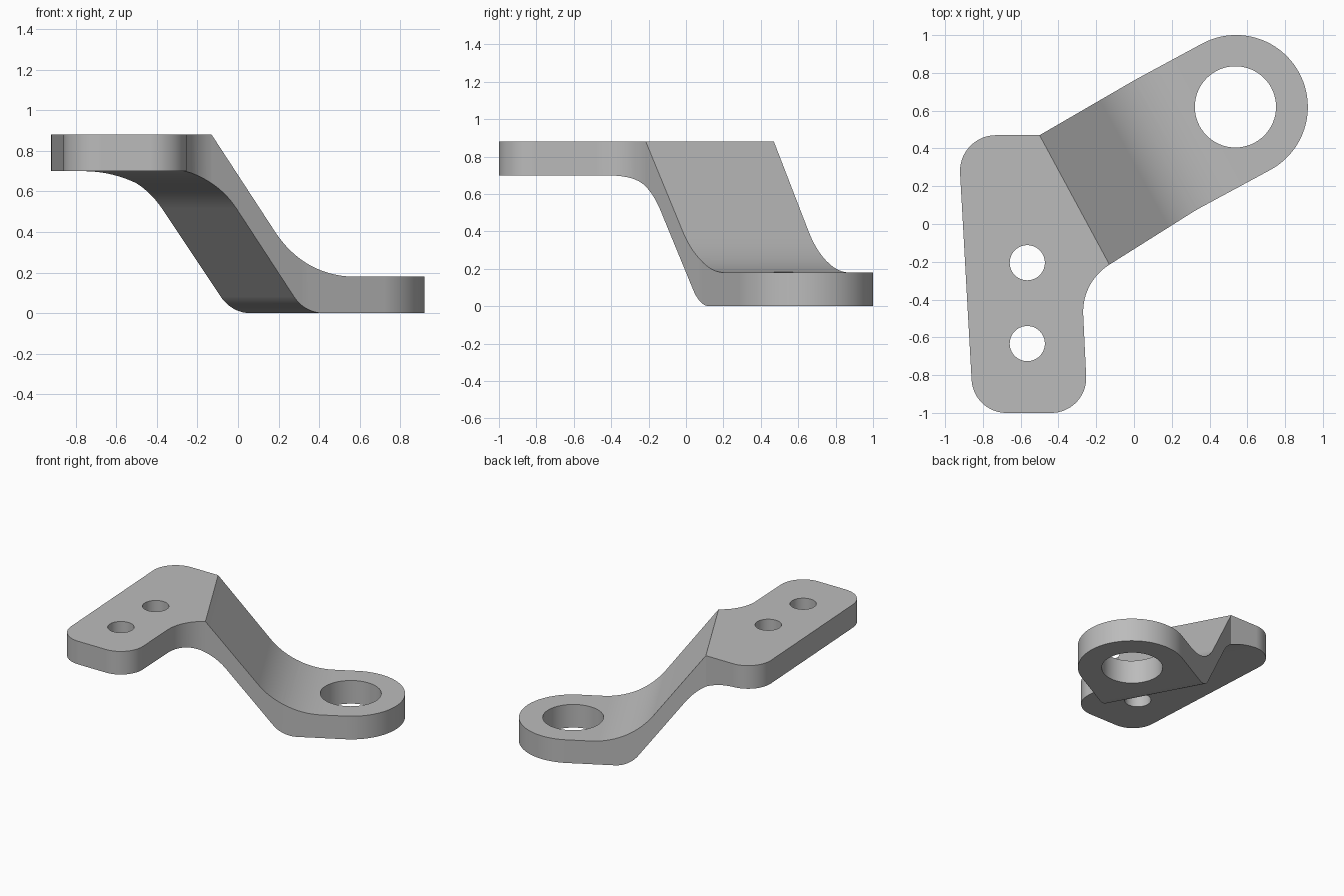
import bpy
import math
from mathutils import Vector, Matrix

cube = bpy.data.objects.get("Cube")
if cube:
    bpy.data.objects.remove(cube, do_unlink=True)

THICK, TOP = 0.18, 0.88


def rounded(corners, step=4):
    """Closed outline from (point, radius) corners; radius 0 stays sharp."""
    out = []
    n = len(corners)
    for i, (p, r) in enumerate(corners):
        p = Vector(p)
        if r == 0:
            out.append(p)
            continue
        a = (Vector(corners[i - 1][0]) - p).normalized()
        b = (Vector(corners[(i + 1) % n][0]) - p).normalized()
        half = a.angle(b) / 2
        centre = p + (a + b).normalized() * r / math.sin(half)
        start = p + a * r / math.tan(half) - centre
        turn = math.pi - 2 * half
        if a.x * b.y - a.y * b.x > 0:
            turn = -turn
        count = max(3, round(abs(math.degrees(turn)) / step))
        out += [centre + Matrix.Rotation(turn * k / count, 2) @ start
                for k in range(count + 1)]
    return out


def prism(name, outline, matrix, low, high):
    """Extrude a counter-clockwise outline along the local z axis of matrix."""
    n = len(outline)
    verts = [matrix @ Vector((p.x, p.y, h)) for h in (low, high) for p in outline]
    faces = [list(range(n))[::-1], list(range(n, 2 * n))]
    faces += [[i, (i + 1) % n, n + (i + 1) % n, n + i] for i in range(n)]
    mesh = bpy.data.meshes.new(name)
    mesh.from_pydata(verts, [], faces)
    mesh.update()
    obj = bpy.data.objects.new(name, mesh)
    bpy.context.collection.objects.link(obj)
    return obj


def combine(target, tool, operation):
    """Apply a boolean and drop the helper."""
    tool.hide_render = True
    bpy.context.view_layer.objects.active = target
    mod = target.modifiers.new(operation, "BOOLEAN")
    mod.operation, mod.object, mod.solver = operation, tool, "EXACT"
    bpy.ops.object.modifier_apply(modifier=mod.name)
    bpy.data.objects.remove(tool, do_unlink=True)


# Bend line, and the arm direction square to it
bend_back, bend_front = Vector((-0.50, 0.47)), Vector((-0.13, -0.215))
across = (bend_back - bend_front).normalized()
along = Vector((across.y, -across.x))
eye, eye_r = Vector((0.54, 0.62)), 0.38
bend = along.dot(bend_back)

# Side profile: lower plate, sloped web, upper plate
run = 0.77
profile = rounded([
    ((-2, TOP - THICK), 0), ((0.325 - 0.7 * run, TOP - THICK), 0.475),
    ((0.325, 0), 0.213), ((2, 0), 0),
    ((2, THICK), 0), ((bend + 0.7 * run, THICK), 0.563),
    ((bend, TOP), 0), ((-2, TOP), 0),
], 3)
frame = Matrix(((along.x, 0, -across.x), (along.y, 0, -across.y), (0, 1, 0))).to_4x4()
bracket = prism("bracket", profile, frame, -2, 2)

# Plan outline trims the bent strip
plan = rounded([
    (bend_back, 0), ((-0.932, 0.47), 0.19),
    ((-0.85, -1), 0.185), ((-0.244, -1), 0.185),
    ((-0.277, -0.31), 0.295), (bend_front, 0),
    (eye - across * eye_r - along * 0.445, 0.9),
    (eye + (along - across) * eye_r, eye_r - 0.001),
    (eye + (along + across) * eye_r, eye_r - 0.001),
    (eye + across * eye_r - along * 0.4, 0.9),
])
combine(bracket, prism("plan_cutter", plan, Matrix(), -0.5, 1.5), "INTERSECT")

# Mounting holes and large eye hole
for x, y, r in ((-0.565, -0.205, 0.093), (-0.565, -0.633, 0.093), (0.537, 0.62, 0.215)):
    bpy.ops.mesh.primitive_cylinder_add(vertices=64, radius=r, depth=3, location=(x, y, 0))
    combine(bracket, bpy.context.object, "DIFFERENCE")

# Grey metal
metal = bpy.data.materials.new("grey_metal")
metal.use_nodes = True
colour = (0.5, 0.5, 0.5, 1)
metal.diffuse_color = colour
metal.node_tree.nodes["Principled BSDF"].inputs["Base Color"].default_value = colour
bracket.data.materials.clear()
bracket.data.materials.append(metal)

# Smooth bends, crisp edges
bpy.ops.object.select_all(action="DESELECT")
bracket.select_set(True)
bpy.context.view_layer.objects.active = bracket
bpy.ops.object.shade_smooth_by_angle(angle=math.radians(25))
weighted = bracket.modifiers.new("weighted_normals", "WEIGHTED_NORMAL")
weighted.keep_sharp = True
